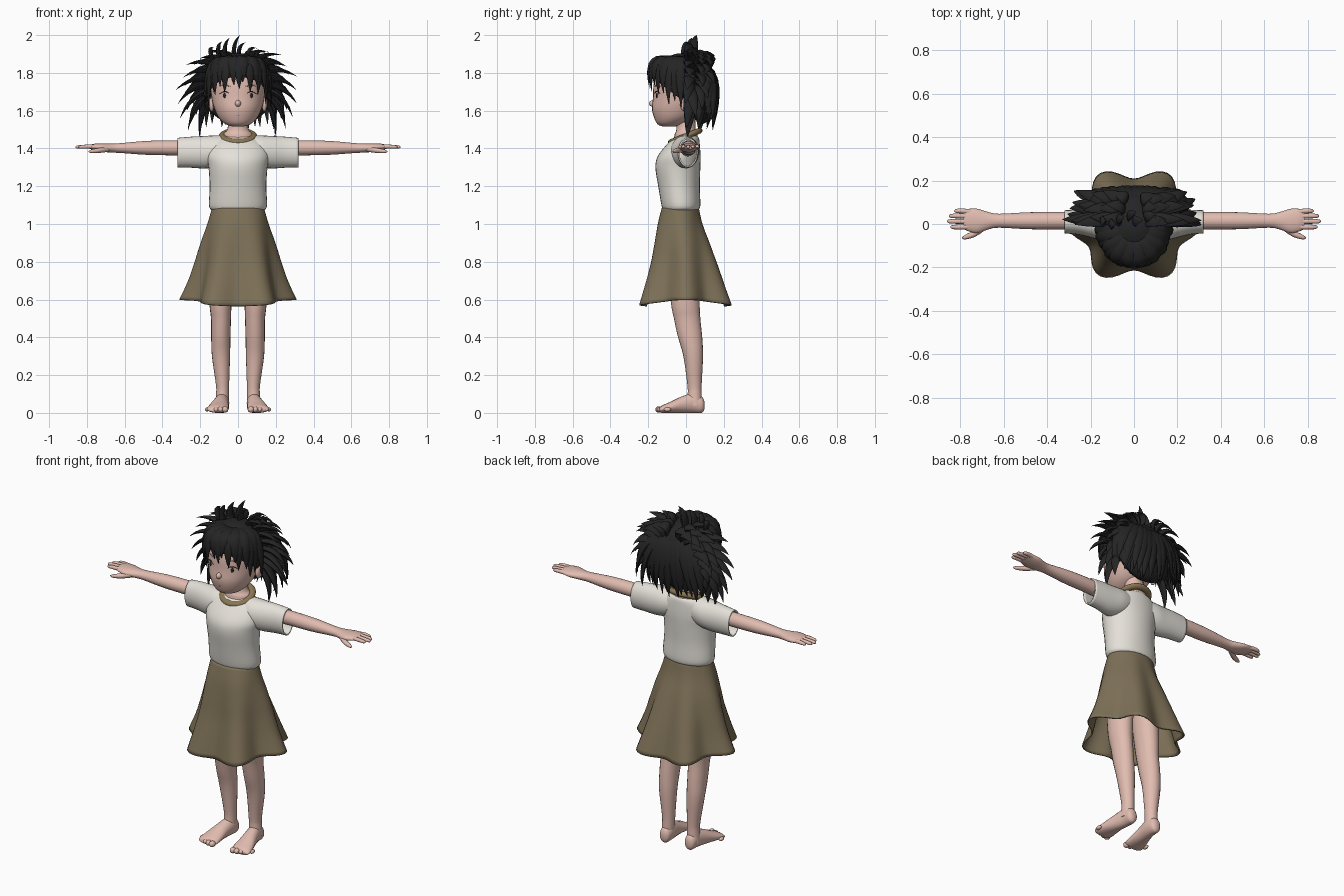
import bpy, bmesh, math, random
from mathutils import Vector, Matrix

random.seed(4)
if "Cube" in bpy.data.objects:
    bpy.data.objects.remove(bpy.data.objects["Cube"])

X, Y, Z = Vector((1, 0, 0)), Vector((0, 1, 0)), Vector((0, 0, 1))


def material(name, r, g, b):
    m = bpy.data.materials.new(name)
    m.use_nodes = True
    m.diffuse_color = (r, g, b, 1)
    bsdf = next(n for n in m.node_tree.nodes if n.type == 'BSDF_PRINCIPLED')
    bsdf.inputs["Base Color"].default_value = (r, g, b, 1)
    bsdf.inputs["Roughness"].default_value = 0.8
    return m


SKIN = material("skin", .75, .50, .43)
HAIR = material("black hair", .018, .018, .019)
SHIRT = material("cream cloth", .78, .75, .69)
SKIRT = material("olive brown cloth", .205, .162, .095)
TRIM = material("brown trim", .25, .18, .085)
DARK = material("eye black", .02, .015, .015)
LIP = material("lip pink", .52, .27, .24)


def smooth_rings(rings, steps):
    """Catmull-Rom interpolation of ring tuples."""
    out, n = [], len(rings)
    for i in range(n - 1):
        p = [rings[max(0, min(n - 1, i + k))] for k in (-1, 0, 1, 2)]
        for s in range(steps):
            t = s / steps
            out.append([.5 * (2 * b + (c - a) * t + (2 * a - 5 * b + 4 * c - d) * t * t
                              + (3 * b - a - 3 * c + d) * t ** 3) for a, b, c, d in zip(*p)])
    return out + [list(rings[-1])]


def loft(bm, rings, u=X, v=Y, seg=20, steps=4, caps=True):
    """Skin elliptical rings (x, y, z, radius along u, radius along v)."""
    loops = []
    for x, y, z, a, b in smooth_rings(rings, steps):
        c = Vector((x, y, z))
        a, b = max(a, .001), max(b, .001)
        loops.append([bm.verts.new(c + u * a * math.cos(k * math.tau / seg)
                                   + v * b * math.sin(k * math.tau / seg)) for k in range(seg)])
    for p, q in zip(loops, loops[1:]):
        for k in range(seg):
            j = (k + 1) % seg
            bm.faces.new((p[k], p[j], q[j], q[k]))
    if caps:
        bm.faces.new(loops[0])
        bm.faces.new(loops[-1])


def ball(bm, centre, radii, seg=20):
    m = Matrix.Translation(centre) @ Matrix.Diagonal((*radii, 1))
    bmesh.ops.create_uvsphere(bm, u_segments=seg, v_segments=seg // 2 + 2, radius=1, matrix=m)


def finish(name, bm, mat, mirror=False, thick=0):
    bmesh.ops.recalc_face_normals(bm, faces=bm.faces[:])
    me = bpy.data.meshes.new(name)
    bm.to_mesh(me)
    bm.free()
    me.materials.append(mat)
    me.shade_smooth()
    me.set_sharp_from_angle(angle=math.radians(60))
    ob = bpy.data.objects.new(name, me)
    bpy.context.scene.collection.objects.link(ob)
    if thick:
        mod = ob.modifiers.new("Thickness", 'SOLIDIFY')
        mod.thickness = thick
    if mirror:
        ob.modifiers.new("Mirror", 'MIRROR')
    return ob


def strand(bm, root, bend, tip, width):
    """Flat tapering lock of hair along a bent path."""
    root, bend, tip = Vector(root), Vector(bend), Vector(tip)
    d = (tip - root).normalized()
    out = (bend - Vector((0, 0, 1.7))).normalized()
    u = d.cross(out).normalized()
    v = d.cross(u).normalized()
    rings = []
    for t, w in ((0, .7), (.3, 1), (.6, .85), (.85, .45), (1, .03)):
        p = root * (1 - t) ** 2 + bend * 2 * t * (1 - t) + tip * t * t
        rings.append((*p, width * w, width * w * .45))
    loft(bm, rings, u, v, seg=8, steps=2)


def jit(s):
    return random.uniform(-s, s)


# Head with nose, and neck
bm = bmesh.new()
loft(bm, [(0, -.09, 1.515, .025, .03), (0, -.085, 1.528, .065, .065), (0, -.063, 1.56, .1, .105),
          (0, -.045, 1.61, .125, .135), (0, -.03, 1.67, .14, .145), (0, -.025, 1.75, .145, .145),
          (0, -.02, 1.82, .12, .125), (0, -.02, 1.87, .06, .06)], seg=32)
ball(bm, (0, -.172, 1.638), (.016, .024, .018))
finish("head", bm, SKIN)
bm = bmesh.new()
loft(bm, [(0, 0, 1.44, .08, .065), (0, 0, 1.475, .077, .06), (0, 0, 1.495, .06, .052),
          (0, 0, 1.53, .052, .05), (0, -.005, 1.6, .054, .052)])
finish("neck", bm, SKIN)
bm = bmesh.new()
ball(bm, (.14, -.005, 1.635), (.014, .026, .04))
finish("ears", bm, SKIN, True)

# Face details
bm = bmesh.new()
ball(bm, (.07, -.153, 1.68), (.009, .006, .014), 12)
loft(bm, [(.045, -.167, 1.69, .001, .001), (.07, -.157, 1.702, .003, .003),
          (.097, -.136, 1.69, .001, .001)], Y, Z, 8)
finish("eyes", bm, DARK, True)
bm = bmesh.new()
loft(bm, [(-.028, -.163, 1.58, .001, .001), (0, -.171, 1.576, .004, .003),
          (.028, -.163, 1.58, .001, .001)], Y, Z, 8)
finish("mouth", bm, LIP)
bm = bmesh.new()
loft(bm, [(.04, -.168, 1.728, .001, .001), (.07, -.154, 1.735, .004, .004),
          (.1, -.132, 1.728, .001, .001)], Y, Z, 8)
finish("eyebrows", bm, LIP, True)

# Shirt body, sleeves and neckline
bm = bmesh.new()
loft(bm, [(0, -.027, 1.075, .142, .094), (0, -.027, 1.1, .154, .103), (0, -.037, 1.2, .15, .11),
          (0, -.043, 1.3, .156, .119), (0, -.036, 1.36, .165, .113), (0, -.015, 1.42, .15, .088),
          (0, 0, 1.455, .11, .068), (0, .005, 1.468, .07, .05)], seg=32)
finish("shirt_body", bm, SHIRT)
bm = bmesh.new()
loft(bm, [(.06, -.005, 1.395, .065, .076), (.12, -.005, 1.385, .075, .084),
          (.18, 0, 1.38, .068, .086), (.25, .008, 1.38, .058, .082),
          (.32, .01, 1.378, .053, .078)], Y, Z, 24, caps=False)
finish("sleeves", bm, SHIRT, True, .008)
bpy.ops.mesh.primitive_torus_add(major_radius=.08, minor_radius=.02, major_segments=40,
                                 minor_segments=10, location=(0, -.004, 1.464),
                                 rotation=(.38, 0, 0))
collar = bpy.context.object
collar.name = "collar"
collar.scale = (1.02, .97, .8)
collar.data.materials.append(TRIM)
collar.data.shade_smooth()

# Skirt: flared rings with six soft folds growing toward the hem
bm = bmesh.new()
loft(bm, [(0, -.03, 1.085, .138, .098), (0, -.032, 1.0, .161, .121), (0, -.022, .9, .19, .15),
          (0, -.012, .8, .214, .178), (0, -.007, .7, .24, .21), (0, -.003, .6, .275, .243)],
     seg=72, caps=False)
for v in bm.verts:
    t = max(0, (1.085 - v.co.z) / .485)
    a = math.atan2(v.co.y / .243, v.co.x / .275)
    fold = 1 + .13 * t * math.cos(6 * a)
    v.co.x *= fold
    v.co.y *= fold
    v.co.z -= .035 * t ** 3 * math.sin(a) ** 2
finish("skirt", bm, SKIRT, thick=.008)

# Arms with hands
bm = bmesh.new()
loft(bm, [(.15, .01, 1.4, .04, .042), (.32, .015, 1.403, .04, .04), (.48, .015, 1.403, .039, .037),
          (.62, .015, 1.402, .032, .026), (.67, .015, 1.402, .04, .024),
          (.72, .014, 1.405, .056, .022), (.76, .018, 1.408, .052, .017),
          (.785, .022, 1.408, .044, .01)], Y, Z)
for y, tip in ((.06, .828), (.037, .852), (.012, .86), (-.014, .845)):
    loft(bm, [(.74, y * .9, 1.408, .012, .012), (.79, y, 1.41, .0115, .011),
              (tip - .012, y, 1.408, .0095, .009), (tip, y, 1.406, .002, .002)], Y, Z, 10)
loft(bm, [(.68, -.01, 1.398, .015, .015), (.73, -.042, 1.39, .016, .014),
          (.775, -.06, 1.385, .011, .01), (.792, -.064, 1.384, .002, .002)], Y, Z, 10)
finish("arms", bm, SKIN, True)

# Legs and feet
bm = bmesh.new()
loft(bm, [(.085, .045, .04, .036, .04), (.082, .046, .1, .034, .037), (.082, .045, .15, .035, .038),
          (.09, .038, .3, .048, .052), (.091, .022, .4, .051, .064), (.09, .006, .5, .053, .07),
          (.092, -.005, .6, .06, .077), (.08, -.02, .9, .075, .09)])
loft(bm, [(.082, .098, .04, .012, .018), (.082, .085, .043, .03, .042), (.083, .04, .052, .037, .052),
          (.093, -.02, .044, .043, .044), (.102, -.08, .03, .054, .03),
          (.107, -.125, .02, .058, .02), (.107, -.14, .016, .048, .012)], X, Z)
for k in range(5):
    r = .017 - .0015 * k
    ball(bm, (.068 + .024 * k, -.143 + .004 * k * k * .7, .018), (r, .02, r), 12)
finish("legs", bm, SKIN, True)

# Hair cap cut along the hairline, and the volume behind the head
bm = bmesh.new()
ball(bm, (0, -.015, 1.74), (.165, .172, .165), 32)
bmesh.ops.bisect_plane(bm, geom=bm.verts[:] + bm.edges[:] + bm.faces[:],
                       plane_co=(0, -.19, 1.785), plane_no=(0, .23, .3), clear_inner=True)
finish("hair_cap", bm, HAIR)
bm = bmesh.new()
ball(bm, (0, .085, 1.7), (.185, .072, .17), 28)
finish("hair_back_volume", bm, HAIR)

# Fringe sweeping from the crown over the forehead and temples
bm = bmesh.new()
for k in range(17):
    a = math.radians(-88 + 11 * k)
    s, c = math.sin(a), math.cos(a)
    tip_z = 1.725 - .1 * abs(s) ** 3 + (.02 if k % 2 else -.015) + jit(.012)
    strand(bm, (.05 * s, -.03 - .04 * c, 1.885), (.19 * s, -.03 - .2 * c, 1.9),
           (.165 * s + jit(.012), -.02 - .172 * c, tip_z), .033)
finish("hair_fringe", bm, HAIR)

# Wild side locks fanning outward in layers
bm = bmesh.new()
for side in (-1, 1):
    for layer, y in enumerate((.025, .085, .125)):
        for k in range(9):
            a = math.radians(-52 + 13 * k + 4 * layer)
            r = (.325 - .075 * max(0, math.sin(a)) - .03 * layer) * (1 + jit(.06))
            b = a + .5
            strand(bm, (side * .06, y * .7, 1.73 + .1 * max(0, math.sin(a))),
                   (side * .24 * math.cos(b), y, 1.71 + .23 * math.sin(b)),
                   (side * r * math.cos(a), y + jit(.03), 1.71 + r * math.sin(a)), .034)
finish("hair_side_locks", bm, HAIR)

# Long locks down the back
bm = bmesh.new()
for layer in range(2):
    for k in range(11):
        x = -.2 + .04 * k + .015 * layer
        drop = .05 * abs(x) / .2
        strand(bm, (x * .3, .06, 1.87), (x * 1.05, .215 - .35 * abs(x) * abs(x) * 4, 1.8),
               (x * 1.05 + jit(.02), .14 - .03 * layer, 1.49 + drop + .02 * layer + jit(.02)), .04)
finish("hair_back_locks", bm, HAIR)

# Tufts on the crown
bm = bmesh.new()
for x, y, z in ((-.13, .02, 1.935), (-.085, 0, 1.965), (-.045, .03, 1.985), (.01, .055, 2.0),
                (.04, .02, 1.96), (.1, .05, 1.93), (.15, .02, 1.9)):
    strand(bm, (x * .8 - .025, y * .7, 1.85), (x * .9 - .045, y * .6, 1.95), (x, y, z), .026)
finish("hair_crown_tufts", bm, HAIR)
